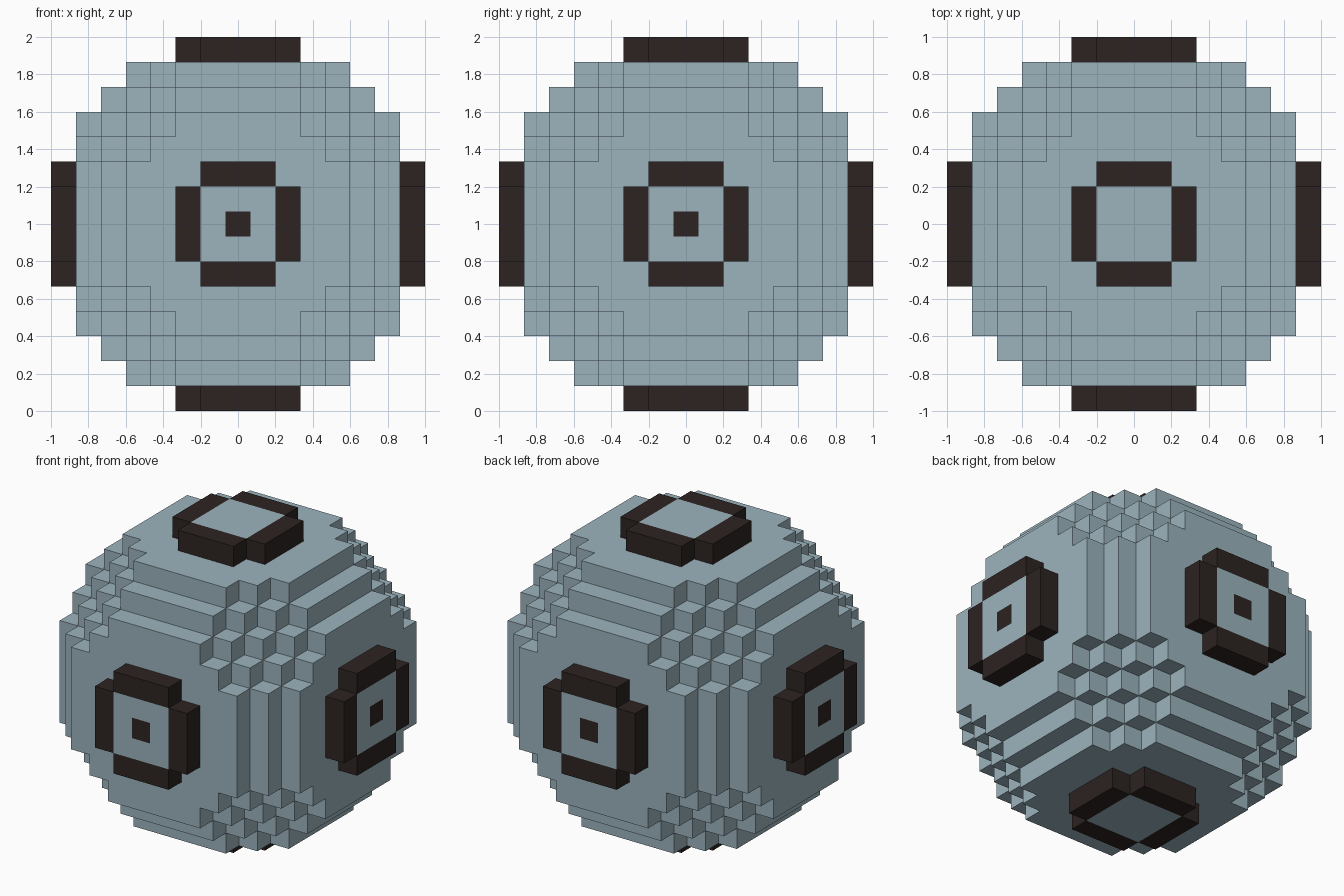
import bpy
import bmesh
from mathutils import Vector

# Remove the default cube only
cube = bpy.data.objects.get("Cube")
if cube:
    bpy.data.objects.remove(cube, do_unlink=True)

HALF = 7                       # blocks from the centre to the outermost layer
SIZE = 2 / (2 * HALF + 1)      # edge length of one block
LIMIT = 56                     # squared radius of the ball, in blocks
CENTRE = Vector((0, 0, 1))


def make_material(name, rgb):
    mat = bpy.data.materials.new(name)
    mat.use_nodes = True
    colour = (*rgb, 1)
    mat.diffuse_color = colour
    mat.node_tree.nodes["Principled BSDF"].inputs["Base Color"].default_value = colour
    return mat


pale_blue = make_material("pale_blue", (0.333, 0.456, 0.509))
dark_brown = make_material("dark_brown", (0.026, 0.017, 0.016))

# Every block of the stepped ball
span = range(-HALF, HALF + 1)
solid = {(x, y, z) for x in span for y in span for z in span
         if x * x + y * y + z * z <= LIMIT}


def build_part(name, blocks, mat):
    """Make the exposed faces of some blocks into one flat-shaded object."""
    bm = bmesh.new()
    for block in sorted(blocks):
        for axis in range(3):
            for sign in (-1, 1):
                neighbour = list(block)
                neighbour[axis] += sign
                if tuple(neighbour) in solid:
                    continue
                u, v = Vector(), Vector()
                u[(axis + 1) % 3] = 0.5
                v[(axis + 2) % 3] = 0.5 * sign
                mid = (Vector(block) + Vector(neighbour)) / 2
                corners = (mid - u - v, mid + u - v, mid + u + v, mid - u + v)
                bm.faces.new([bm.verts.new(CENTRE + c * SIZE) for c in corners])
    bmesh.ops.remove_doubles(bm, verts=bm.verts[:], dist=SIZE / 100)
    mesh = bpy.data.meshes.new(name)
    bm.to_mesh(mesh)
    bm.free()
    mesh.materials.append(mat)
    obj = bpy.data.objects.new(name, mesh)
    bpy.context.collection.objects.link(obj)


# Dark ring on each of the six caps, and a centre dot on the four side caps
caps = {"left": (0, 1), "right": (0, -1), "back": (1, 1),
        "front": (1, -1), "top": (2, 1), "bottom": (2, -1)}
body = set(solid)
for side, (axis, sign) in caps.items():
    cap = [b for b in solid if b[axis] == sign * HALF]
    ring = {b for b in cap
            if max(abs(b[(axis + 1) % 3]), abs(b[(axis + 2) % 3])) == 2}
    build_part(side + "_ring", ring, dark_brown)
    body -= ring
    if axis != 2:
        dot = {b for b in cap if b[(axis + 1) % 3] == b[(axis + 2) % 3] == 0}
        build_part(side + "_dot", dot, dark_brown)
        body -= dot

# Remaining pale blocks form the ball itself
build_part("ball_body", body, pale_blue)
